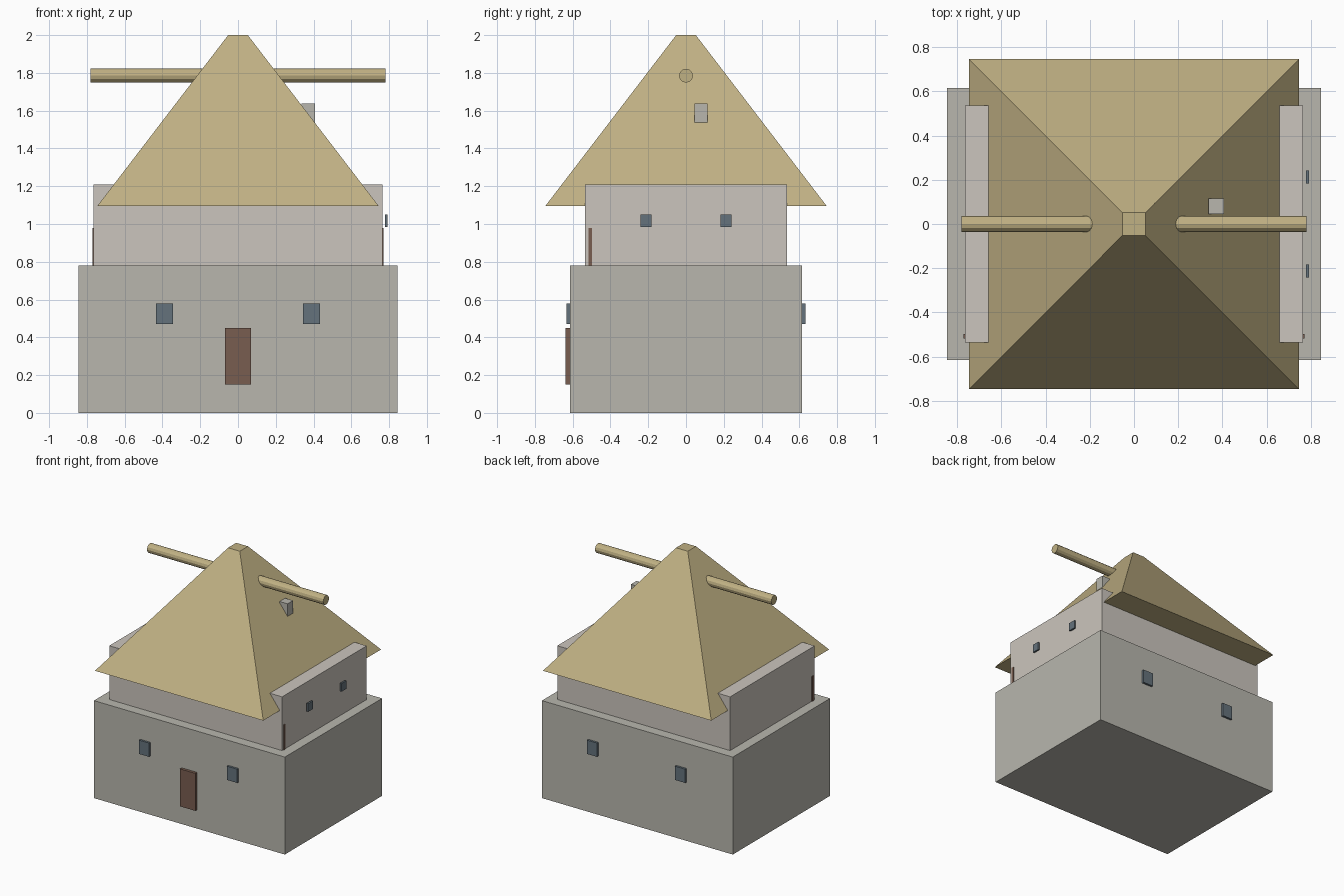
import bpy
from math import pi, sqrt

if "Cube" in bpy.data.objects:
    bpy.data.objects.remove(bpy.data.objects["Cube"])


def material(name, r, g, b):
    m = bpy.data.materials.new(name)
    m.diffuse_color = (r, g, b, 1)
    m.use_nodes = True
    m.node_tree.nodes["Principled BSDF"].inputs["Base Color"].default_value = m.diffuse_color
    return m


STONE = material("stone", 0.48, 0.47, 0.42)
PLASTER = material("plaster", 0.60, 0.56, 0.51)
THATCH = material("thatch", 0.53, 0.44, 0.23)
WOOD = material("wood", 0.19, 0.11, 0.08)
GLASS = material("glass", 0.13, 0.17, 0.20)


def finish(name, mat):
    o = bpy.context.object
    o.name = name
    o.data.materials.append(mat)
    return o


def box(name, mat, x, y, z):
    """Box from (min, max) ranges on each axis."""
    bpy.ops.mesh.primitive_cube_add(size=1, location=[sum(r) / 2 for r in (x, y, z)])
    o = finish(name, mat)
    o.scale = [r[1] - r[0] for r in (x, y, z)]
    bpy.ops.object.transform_apply(location=False, rotation=False, scale=True)
    return o


# Stacked storeys
box("lower_storey", STONE, (-0.845, 0.845), (-0.615, 0.615), (0, 0.78))
box("upper_storey", PLASTER, (-0.765, 0.765), (-0.535, 0.535), (0.78, 1.21))

# Square truncated pyramid roof
bpy.ops.mesh.primitive_cone_add(vertices=4, radius1=0.745 * sqrt(2), radius2=0.052 * sqrt(2),
                                depth=0.905, location=(0, 0, 1.5475), rotation=(0, 0, pi / 4))
finish("roof", THATCH)

# Ridge pole through the roof
bpy.ops.mesh.primitive_cylinder_add(vertices=12, radius=0.037, depth=1.56,
                                    location=(0, 0, 1.785), rotation=(0, pi / 2, 0))
finish("ridge_pole", THATCH)

# Chimney on the right slope
box("chimney", STONE, (0.337, 0.407), (0.045, 0.115), (1.435, 1.637))

# Front door and the plank whose ends show on both upper sides
box("front_door", WOOD, (-0.068, 0.068), (-0.637, -0.61), (0.15, 0.45))
box("balcony_plank", WOOD, (-0.77, 0.77), (-0.517, -0.497), (0.78, 0.98))

# Windows: front and back pairs below, right-hand pair above
for s, side in ((-1, "left"), (1, "right")):
    x = (s * 0.39 - 0.045, s * 0.39 + 0.045)
    box(f"front_window_{side}", GLASS, x, (-0.632, -0.615), (0.47, 0.58))
    box(f"back_window_{side}", GLASS, x, (0.615, 0.632), (0.47, 0.58))
    y = (s * 0.212 - 0.03, s * 0.212 + 0.03)
    box(f"upper_window_{side}", GLASS, (0.777, 0.791), y, (0.985, 1.05))
